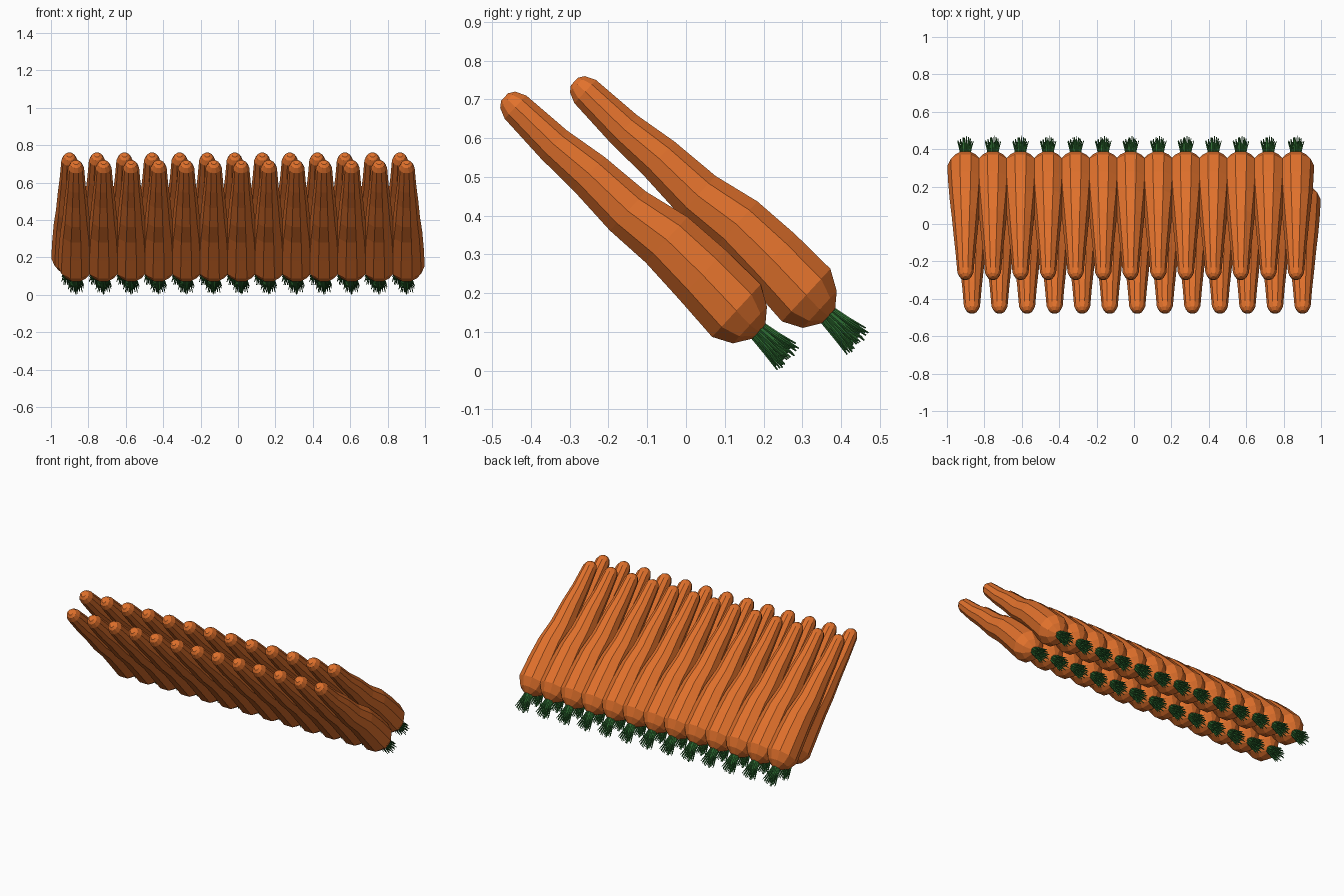
import bpy, bmesh, math, random
from mathutils import Vector

if "Cube" in bpy.data.objects:
    bpy.data.objects.remove(bpy.data.objects["Cube"])

random.seed(4)
SIDES = 10
ALONG = Vector((0, 0.735, -0.678))    # carrot axis, tip to crown
ACROSS = Vector((0, 0.678, 0.735))
SIDE = Vector((1, 0, 0))


def material(name, color):
    m = bpy.data.materials.new(name)
    m.diffuse_color = color
    m.use_nodes = True
    m.node_tree.nodes["Principled BSDF"].inputs["Base Color"].default_value = m.diffuse_color
    return m


def loft(bm, rings, sides):
    """Skin a tube through (centre, radius) rings and close both ends."""
    loops = []
    for c, r in rings:
        loops.append([bm.verts.new(c + SIDE * (r * math.cos(a)) + ACROSS * (r * math.sin(a)))
                      for a in (2 * math.pi * i / sides for i in range(sides))])
    for a, b in zip(loops, loops[1:]):
        for i in range(sides):
            j = (i + 1) % sides
            bm.faces.new((a[i], a[j], b[j], b[i]))
    bm.faces.new(loops[0][::-1])
    bm.faces.new(loops[-1])


def to_mesh(bm, name, mat):
    bmesh.ops.recalc_face_normals(bm, faces=bm.faces)
    me = bpy.data.meshes.new(name)
    bm.to_mesh(me)
    bm.free()
    me.materials.append(mat)
    return me


# Carrot root: y, z, radius from the rounded tip to the crown
profile = [(-0.468, 0.706, 0.014), (-0.460, 0.699, 0.030), (-0.440, 0.680, 0.043),
           (-0.340, 0.583, 0.052), (-0.250, 0.508, 0.062), (-0.150, 0.412, 0.072),
           (-0.050, 0.338, 0.084), (0.042, 0.248, 0.092), (0.130, 0.155, 0.097),
           (0.165, 0.118, 0.068), (0.188, 0.101, 0.026)]
bm = bmesh.new()
loft(bm, [(Vector((0, y, z)), r) for y, z, r in profile], SIDES)
root_mesh = to_mesh(bm, "carrot_root", material("carrot_orange", (0.75, 0.165, 0.025, 1)))

# Leaf tuft: thin tapered strands fanning out of the crown
bm = bmesh.new()
base = Vector((0, 0.182, 0.106))
for i in range(44):
    ang = i * 2.39996
    spread = math.sqrt((i + 0.5) / 44)
    out = SIDE * math.cos(ang) + ACROSS * math.sin(ang)
    length = random.uniform(0.095, 0.125) - 0.012 * spread
    rings = []
    for t, w in ((0, 0.0045), (0.5, 0.004), (1, 0.002)):
        fan = spread * (0.023 + 0.022 * t ** 1.3)
        p = base + ALONG * (length * t) + out * fan
        p.z = max(p.z, 0.002)
        rings.append((p, w))
    loft(bm, rings, 4)
leaf_mesh = to_mesh(bm, "carrot_leaves", material("leaf_green", (0.03, 0.17, 0.035, 1)))

# Two staggered rows of thirteen leaning carrots
for row, offset in (("front", (0.0175, 0, 0)), ("back", (-0.0175, 0.18, 0.04))):
    for i in range(13):
        for part, me in (("carrot", root_mesh), ("leaves", leaf_mesh)):
            ob = bpy.data.objects.new(f"{row}_{part}_{i + 1}", me)
            ob.location = Vector(offset) + SIDE * ((i - 6) * 0.1473)
            bpy.context.collection.objects.link(ob)
